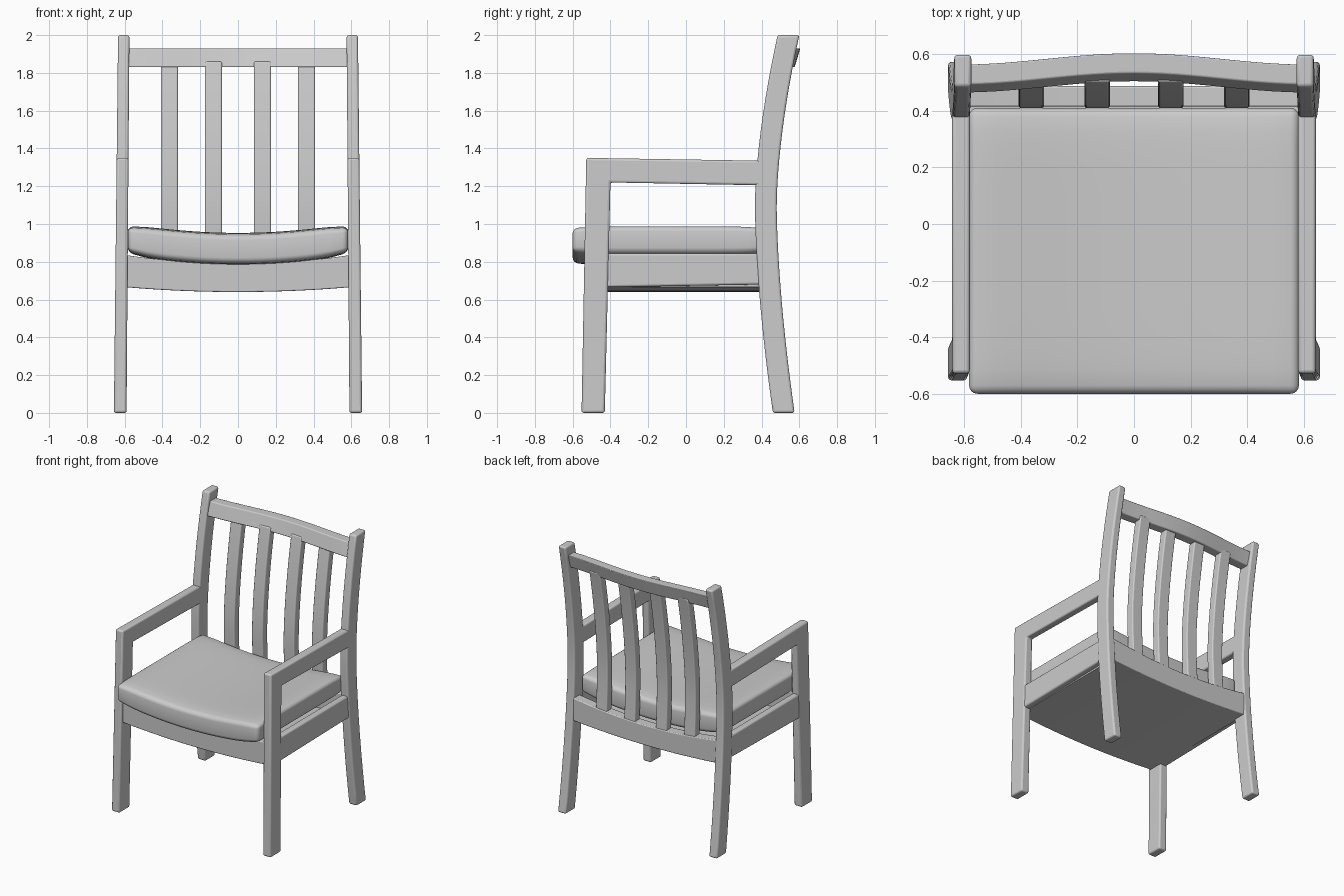
import bpy, bmesh, math
from mathutils import Vector

if "Cube" in bpy.data.objects:
    bpy.data.objects.remove(bpy.data.objects["Cube"])


def loft(name, rings, bevel=0.012, mirror=False):
    """Skin a list of equal-length rings, cap the ends and soften the edges."""
    bm = bmesh.new()
    vs = [[bm.verts.new(p) for p in ring] for ring in rings]
    n = len(rings[0])
    for a, b in zip(vs, vs[1:]):
        for i in range(n):
            j = (i + 1) % n
            bm.faces.new((a[i], a[j], b[j], b[i]))
    bm.faces.new(vs[0])
    bm.faces.new(vs[-1])
    bmesh.ops.recalc_face_normals(bm, faces=bm.faces)
    return finish(name, bm, bevel, mirror)


def finish(name, bm, bevel, mirror=False):
    me = bpy.data.meshes.new(name)
    bm.to_mesh(me)
    bm.free()
    ob = bpy.data.objects.new(name, me)
    bpy.context.collection.objects.link(ob)
    if mirror:
        ob.modifiers.new("mirror", 'MIRROR').use_mirror_merge = False
    if bevel:
        b = ob.modifiers.new("bevel", 'BEVEL')
        b.width, b.segments = bevel, 3
        b.limit_method, b.angle_limit = 'ANGLE', math.radians(35)
    bpy.ops.object.select_all(action='DESELECT')
    ob.select_set(True)
    bpy.context.view_layer.objects.active = ob
    bpy.ops.object.shade_smooth_by_angle(angle=math.radians(35))
    return ob


def side_part(name, profile, inset=0.0):
    """Extrude a (y, z) profile through the side thickness, leaning inwards with height."""
    inner = [(0.59 - 0.0075 * z + inset, y, z) for y, z in profile]
    outer = [(0.657 - 0.011 * z - inset, y, z) for y, z in profile]
    loft(name, [inner, outer], mirror=True)


def cross_part(name, section, half, bevel=0.006, steps=24):
    """Sweep a (y, z) section, which depends on x, from side to side."""
    xs = [half * (2 * i / steps - 1) for i in range(steps + 1)]
    loft(name, [[(x, y, z) for y, z in section(x)] for x in xs], bevel)


def back_curve(z):
    """Front edge of the swept back leg."""
    t = (z - 1.1) / (0.9 if z > 1.1 else 1.1)
    return 0.365 + (0.12 if t > 0 else 0.095) * abs(t) ** 1.65


def sag(x):
    return 1 - (x / 0.59) ** 2


# front leg and armrest in one piece
side_part("front_leg_and_arm", [(-0.553, 0), (-0.528, 1.35), (0.40, 1.335),
                                (0.40, 1.205), (-0.40, 1.22), (-0.43, 0)])

# curved back leg
zs = [2.0 * i / 24 for i in range(25)]
side_part("back_leg", [(back_curve(z), z) for z in zs] +
          [(back_curve(z) + 0.115, z) for z in reversed(zs)])

# side rail under the seat
side_part("side_rail", [(-0.45, 0.665), (-0.45, 0.845), (0.42, 0.845), (0.42, 0.68)], 0.007)


# sagging front and back rails and bottom panel
def rail(y0, y1, top):
    def section(x):
        lo, hi = 0.665 - 0.025 * sag(x), top(x)
        return [(y0, lo), (y1, lo), (y1, hi), (y0, hi)]
    return section


rail_top = lambda x: 0.835 - 0.045 * sag(x)
cross_part("front_rail", rail(-0.52, -0.45, rail_top), 0.60)
cross_part("back_rail", rail(0.415, 0.487, rail_top), 0.60)
cross_part("bottom_panel", rail(-0.46, 0.43, lambda x: 0.69 - 0.025 * sag(x)), 0.60, 0)


# arched top rail
def top_section(x):
    a = 0.04 * (0.5 + 0.5 * math.cos(math.pi * x / 0.62))
    return [(y + a, z) for y, z in
            ((0.463, 1.83), (0.535, 1.83), (0.565, 1.93), (0.493, 1.93))]


cross_part("top_rail", top_section, 0.60)

# back slats
for i, cx in enumerate((-0.363, -0.13, 0.13, 0.363)):
    rings = []
    for k in range(21):
        z = 0.76 + 1.10 * k / 20
        y = back_curve(z) + 0.045
        rings.append([(cx - 0.045, y, z), (cx + 0.045, y, z),
                      (cx + 0.045, y + 0.06, z), (cx - 0.045, y + 0.06, z)])
    loft(f"back_slat_{i + 1}", rings, 0.008)

# seat cushion: rounded box, pillowed at the rim and sagging in the middle
bm = bmesh.new()
bmesh.ops.create_cube(bm, size=1)
for v in bm.verts:
    v.co = Vector((v.co.x * 1.166, v.co.y * 1.01 - 0.095, v.co.z * 0.17))
bmesh.ops.bevel(bm, geom=bm.edges[:], offset=0.03, segments=4, profile=0.5, affect='EDGES')
for axis, lo, size in ((0, -0.583, 1.166), (1, -0.60, 1.01)):
    for k in range(2, 23):
        co, no = Vector(), Vector()
        co[axis], no[axis] = lo + size * k / 24, 1
        bmesh.ops.bisect_plane(bm, geom=bm.verts[:] + bm.edges[:] + bm.faces[:],
                               plane_co=co, plane_no=no)
for v in bm.verts:
    u, w = abs(v.co.x) / 0.583, abs(v.co.y + 0.095) / 0.505
    puff = (1 - 0.2 * u ** 8) * (1 - 0.15 * w ** 8)
    v.co.z = 0.918 + v.co.z * puff - 0.05 * (1 - u * u)
finish("seat_cushion", bm, 0)
